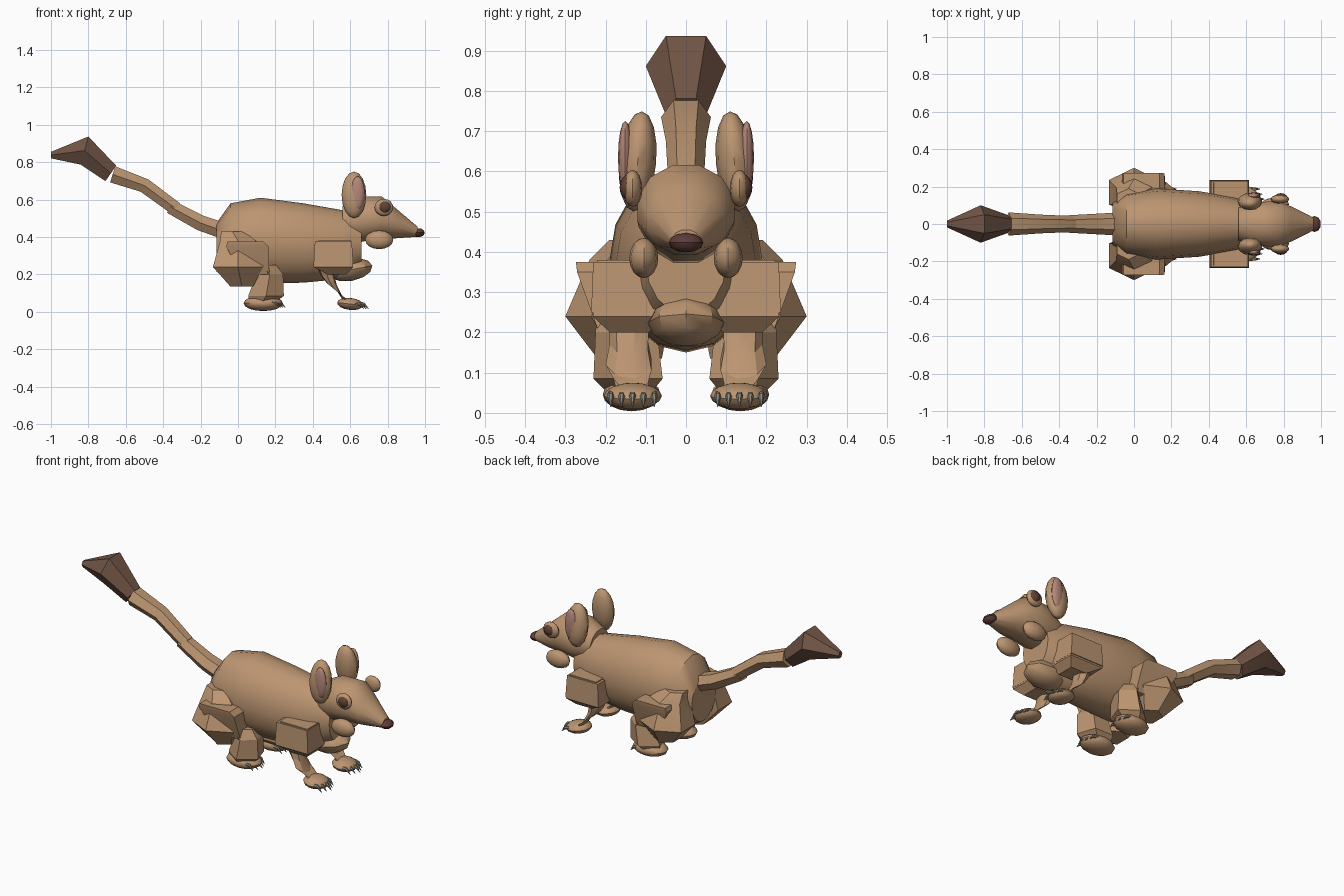
import bpy, bmesh
from math import sin, cos, pi, radians
from mathutils import Vector, Matrix

if "Cube" in bpy.data.objects:
    bpy.data.objects.remove(bpy.data.objects["Cube"])


def material(name, rgb):
    m = bpy.data.materials.new(name)
    m.use_nodes = True
    m.diffuse_color = (*rgb, 1)
    m.node_tree.nodes["Principled BSDF"].inputs["Base Color"].default_value = (*rgb, 1)
    return m


FUR = material("tan fur", (0.5, 0.3, 0.165))
DARK = material("dark tail fur", (0.165, 0.09, 0.06))
NOSE = material("nose brown", (0.11, 0.045, 0.04))
PINK = material("ear pink", (0.46, 0.24, 0.19))
EYE = material("eye brown", (0.12, 0.055, 0.035))
CLAW = material("claw grey", (0.26, 0.24, 0.2))


def loft(bm, rings, sides, turn=0):
    """Skin rings of (x, y, z, half width in y, other half size, tilt); tilt 90 lies flat."""
    loops = []
    for x, y, z, a, b, tilt in rings:
        t = radians(tilt)
        up = Vector((-sin(t), 0, cos(t)))
        loop = []
        for i in range(sides):
            ang = radians(turn) + 2 * pi * i / sides
            loop.append(bm.verts.new(Vector((x, y + a * cos(ang), z)) + up * b * sin(ang)))
        loops.append(loop)
    for p, q in zip(loops, loops[1:]):
        for i in range(sides):
            j = (i + 1) % sides
            bm.faces.new((p[i], p[j], q[j], q[i]))
    bm.faces.new(loops[0])
    bm.faces.new(loops[-1])


def ball(bm, centre, size, pitch=0, roll=0, seg=12, rings=8):
    m = (Matrix.Translation(centre) @ Matrix.Rotation(radians(roll), 4, 'X')
         @ Matrix.Rotation(radians(pitch), 4, 'Y') @ Matrix.Diagonal((*size, 1)))
    bmesh.ops.create_uvsphere(bm, u_segments=seg, v_segments=rings, radius=1, matrix=m)


def part(name, mat, build, mirror=False, angle=40):
    bm = bmesh.new()
    build(bm)
    bmesh.ops.recalc_face_normals(bm, faces=bm.faces)
    me = bpy.data.meshes.new(name)
    bm.to_mesh(me)
    bm.free()
    me.materials.append(mat)
    ob = bpy.data.objects.new(name, me)
    bpy.context.collection.objects.link(ob)
    if mirror:
        mod = ob.modifiers.new("Mirror", 'MIRROR')
        mod.use_axis = (False, True, False)
        mod.use_mirror_merge = False
    bpy.ops.object.select_all(action='DESELECT')
    ob.select_set(True)
    bpy.context.view_layer.objects.active = ob
    bpy.ops.object.shade_smooth_by_angle(angle=radians(angle))


# Torso and chest
part("body", FUR, lambda bm: loft(bm, [
    (-.115, 0, .345, .11, .13, 0), (-.04, 0, .375, .165, .205, 0), (.12, 0, .38, .19, .23, 0),
    (.35, 0, .368, .175, .212, 0), (.55, 0, .36, .14, .185, 0), (.66, 0, .375, .1, .13, 0)], 16))
part("chest", FUR, lambda bm: ball(bm, (.6, 0, .225), (.12, .095, .06), -10, 0, 8, 6))

# Head
part("head", FUR, lambda bm: loft(bm, [
    (.56, 0, .48, .09, .09, 0), (.66, 0, .495, .122, .125, 0), (.77, 0, .505, .125, .115, 0),
    (.84, 0, .475, .098, .085, 0), (.96, 0, .428, .035, .028, 0)], 12, 15))
part("nose", NOSE, lambda bm: ball(bm, (.965, 0, .423), (.035, .043, .024), 0, 0, 10, 6))
part("cheeks", FUR, lambda bm: ball(bm, (.755, .105, .385), (.075, .036, .05)), True)
part("ears", FUR, lambda bm: ball(bm, (.62, .12, .625), (.066, .046, .125), 0, 5), True)
part("inner_ears", PINK, lambda bm: ball(bm, (.64, .151, .635), (.037, .018, .09)), True)
part("eyelids", FUR, lambda bm: ball(bm, (.78, .133, .558), (.05, .024, .046)), True)
part("eyes", EYE, lambda bm: ball(bm, (.785, .143, .56), (.034, .022, .032)), True)

# Tail and its tuft
part("tail_base", FUR, lambda bm: loft(bm, [
    (-.07, 0, .43, .062, .05, -25), (-.2, 0, .475, .055, .048, -25),
    (-.36, 0, .56, .046, .042, -32)], 6))
part("tail_end", FUR, lambda bm: loft(bm, [
    (-.33, 0, .55, .043, .042, -32), (-.5, 0, .675, .05, .045, -32),
    (-.67, 0, .735, .062, .052, -18)], 6))
part("tail_tuft", DARK, lambda bm: loft(bm, [
    (-.68, 0, .74, .05, .058, -35), (-.82, 0, .862, .1, .09, -15),
    (-1, 0, .838, .018, .02, 0)], 6))

# Hind legs
part("haunches", FUR, lambda bm: loft(bm, [
    (-.03, .13, .43, .06, .07, 90), (0, .15, .38, .09, .11, 90), (0, .17, .24, .13, .155, 90),
    (.02, .14, .135, .08, .07, 90)], 6), True, 25)
part("thigh_folds", FUR, lambda bm: loft(bm, [
    (.04, .21, .375, .09, .135, 90), (.05, .2, .35, .1, .16, 90),
    (.09, .16, .2, .08, .11, 90)], 4, 45), True, 25)
part("shanks", FUR, lambda bm: loft(bm, [
    (.13, .14, .25, .08, .08, 90), (.17, .14, .2, .085, .075, 90),
    (.15, .135, .085, .095, .1, 90), (.13, .135, .05, .06, .07, 90)], 5), True, 25)
part("hind_feet", FUR, lambda bm: ball(bm, (.135, .135, .046), (.105, .072, .042)), True)

# Front legs
part("shoulders", FUR, lambda bm: loft(bm, [
    (.515, .14, .38, .115, .125, 90), (.51, .15, .24, .115, .15, 90),
    (.53, .14, .2, .07, .07, 90)], 4, 45), True, 25)
part("shoulder_outer", FUR, lambda bm: loft(bm, [
    (.51, .16, .375, .1, .14, 90), (.51, .165, .25, .1, .15, 90)], 4, 45), True, 25)
part("forearms", FUR, lambda bm: loft(bm, [
    (.46, .14, .25, .055, .05, 70), (.485, .14, .17, .05, .05, 60), (.515, .14, .12, .06, .055, 50),
    (.56, .135, .085, .045, .04, 50), (.59, .13, .045, .04, .035, 60)], 7), True, 25)
part("front_feet", FUR, lambda bm: ball(bm, (.6, .132, .042), (.07, .072, .032), 6), True)


# Claws, five to each foot
def claws(bm, x, z):
    for i in range(-2, 3):
        y = .133 + i * .027
        back = abs(i) * .012
        loft(bm, [(x - back, y, z, .01, .011, 0), (x + .025 - back, y, z - .004, .008, .009, -20),
                  (x + .048 - back, y, z - .03, .001, .001, -50)], 6)


part("front_claws", CLAW, lambda bm: claws(bm, .65, .045), True)
part("hind_claws", CLAW, lambda bm: claws(bm, .205, .052), True)
